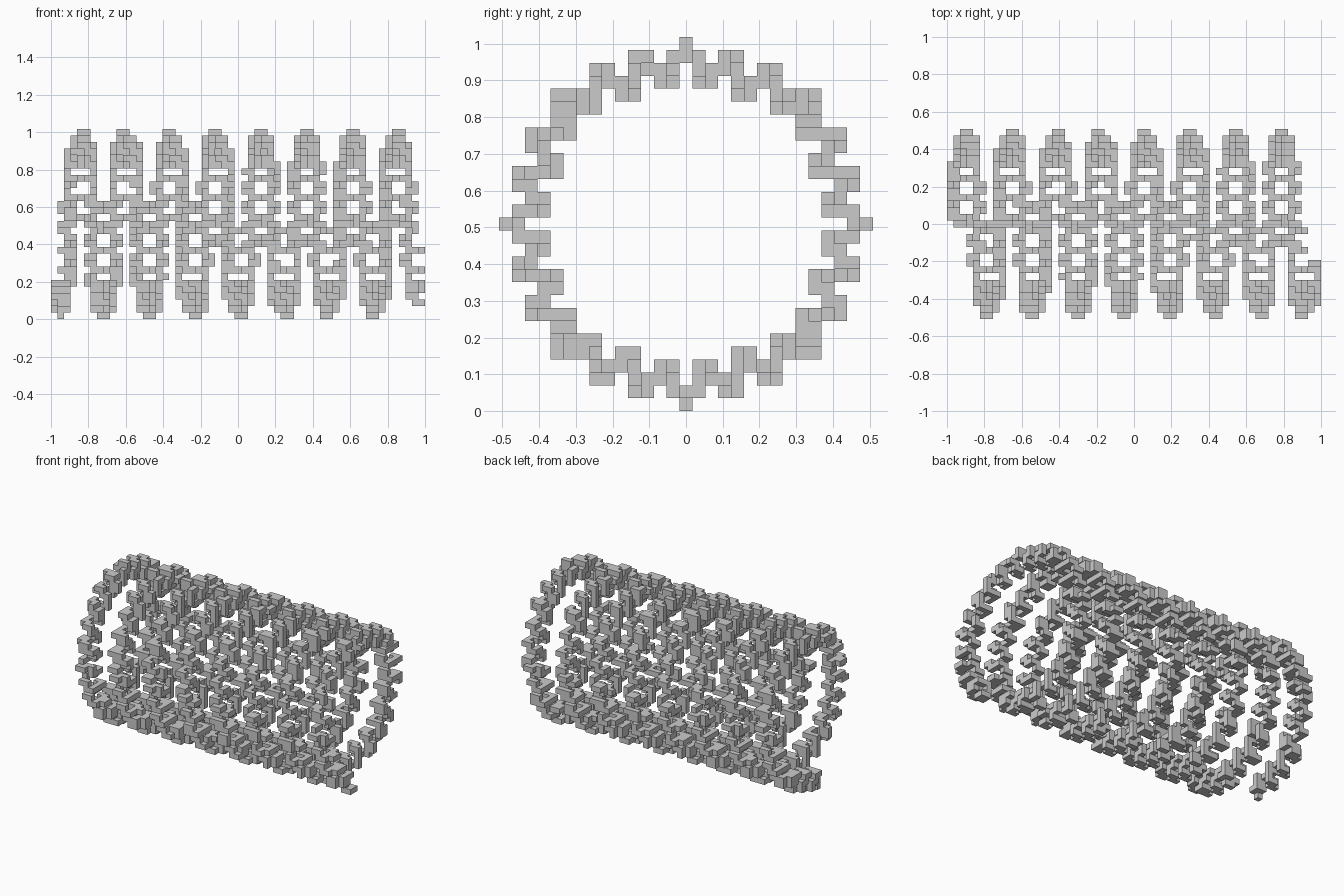
import bpy
from math import sin, cos, tau
from mathutils import Vector

if "Cube" in bpy.data.objects:
    bpy.data.objects.remove(bpy.data.objects["Cube"])

CELL = 2 / 57            # block size: 57 blocks along the length
TURNS = 7.922            # main spiral turns, starting at the bottom
PITCH = 6.88             # blocks per turn
R, A, AX = 12.32, 1.22, 1.1   # main radius, small coil radius outward and along x
COILS = 24               # small coils per main turn
T = 0.1                  # half thickness of the wire

# Trace the coiled spiral and collect the blocks it passes through
offsets = [Vector(o) * T for o in ((0, 0, 0), (1, 0, 0), (-1, 0, 0), (0, 1, 0),
                                   (0, -1, 0), (0, 0, 1), (0, 0, -1))]
cells = set()
steps = 24000
for s in range(steps + 1):
    turn = TURNS * s / steps
    a = tau * turn
    r = R + A * cos(COILS * a)
    p = Vector((-27.37 + PITCH * turn + AX * sin(COILS * a), r * sin(a), -r * cos(a)))
    for o in offsets:
        c = tuple(round(v) for v in p + o)
        if abs(c[0]) <= 28 and max(abs(c[1]), abs(c[2])) <= 14:
            cells.add(c)

# Skin the blocks with outward faces only where no neighbour touches
verts, faces = {}, []


def corner(c):
    return verts.setdefault(c, len(verts))


for c in sorted(cells):
    for axis in range(3):
        u, v = (axis + 1) % 3, (axis + 2) % 3
        for side in (0, 1):
            n = list(c)
            n[axis] += 2 * side - 1
            if tuple(n) in cells:
                continue
            loop = []
            for du, dv in ((0, 0), (1, 0), (1, 1), (0, 1)):
                q = list(c)
                q[axis] += side
                q[u] += du
                q[v] += dv
                loop.append(corner(tuple(q)))
            faces.append(loop if side else loop[::-1])

points = [((x - 0.5) * CELL, (y - 0.5) * CELL, (z + 14) * CELL) for x, y, z in verts]
mesh = bpy.data.meshes.new("block_spiral")
mesh.from_pydata(points, [], faces)
mesh.update()
obj = bpy.data.objects.new("block_spiral", mesh)
bpy.context.collection.objects.link(obj)
